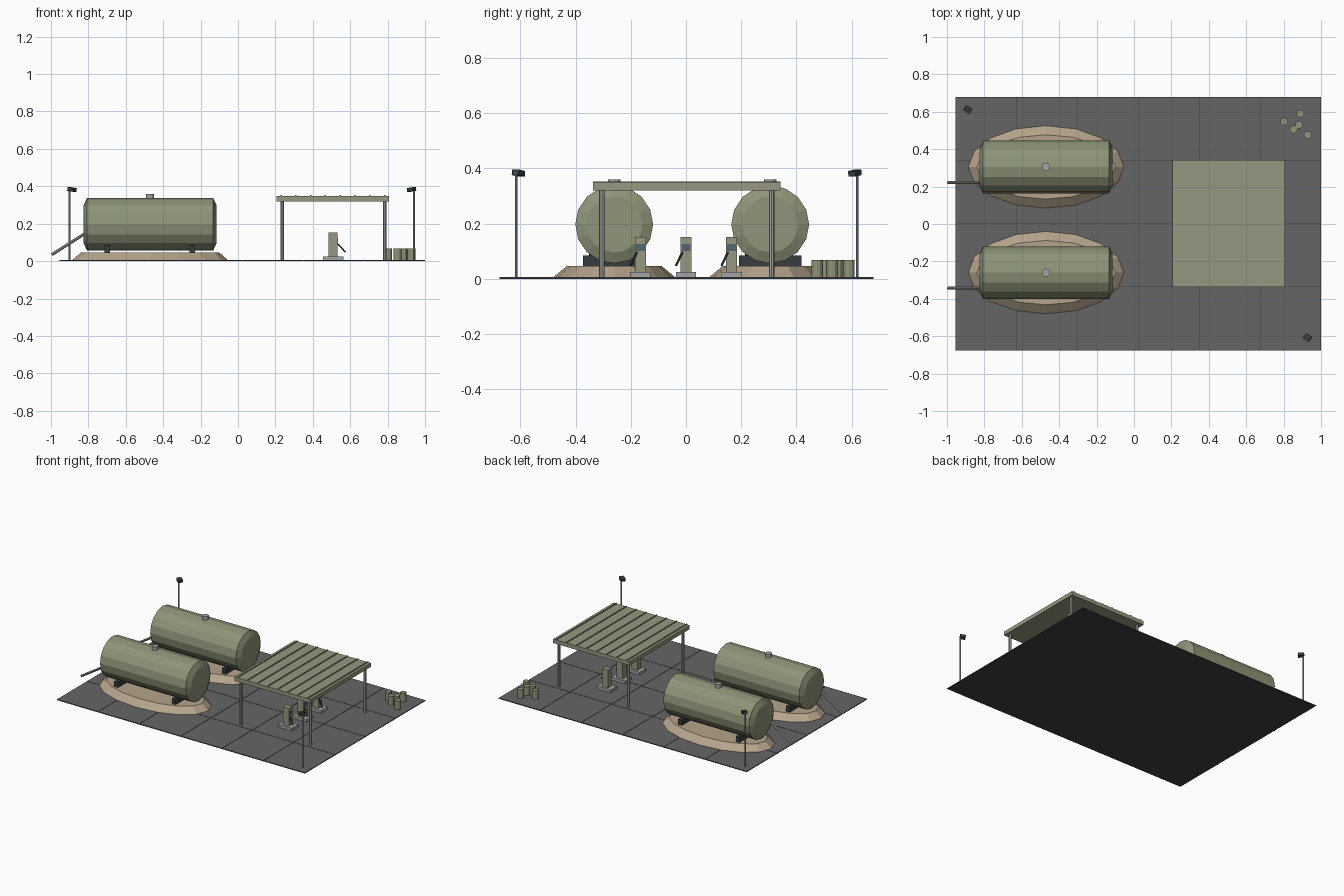
import bpy, bmesh, math
from mathutils import Vector, Matrix

if "Cube" in bpy.data.objects:
    bpy.data.objects.remove(bpy.data.objects["Cube"])


def material(name, rgb):
    m = bpy.data.materials.new(name)
    m.diffuse_color = (*rgb, 1)
    m.use_nodes = True
    m.node_tree.nodes["Principled BSDF"].inputs["Base Color"].default_value = m.diffuse_color
    return m


OLIVE = material("olive", (0.27, 0.30, 0.19))
PALE = material("pale_olive", (0.31, 0.31, 0.22))
SAND = material("sand", (0.46, 0.37, 0.26))
ASPHALT = material("asphalt", (0.13, 0.13, 0.13))
JOINT = material("joint", (0.05, 0.05, 0.05))
DARK = material("dark", (0.04, 0.045, 0.05))
STEEL = material("steel", (0.36, 0.37, 0.36))
GLASS = material("screen", (0.09, 0.13, 0.18))


def finish(name, bm, mat):
    bmesh.ops.recalc_face_normals(bm, faces=bm.faces)
    me = bpy.data.meshes.new(name)
    bm.to_mesh(me)
    bm.free()
    me.materials.append(mat)
    ob = bpy.data.objects.new(name, me)
    bpy.context.collection.objects.link(ob)
    return ob


def box(name, lo, hi, mat):
    lo, hi = Vector(lo), Vector(hi)
    bm = bmesh.new()
    bmesh.ops.create_cube(bm, size=1, matrix=Matrix.Translation((lo + hi) / 2)
                          @ Matrix.Diagonal((*(hi - lo), 1)))
    return finish(name, bm, mat)


def rod(name, a, b, r, mat, sides=8):
    a, b = Vector(a), Vector(b)
    turn = (b - a).to_track_quat('Z', 'Y').to_matrix().to_4x4()
    bm = bmesh.new()
    bmesh.ops.create_cone(bm, cap_ends=True, segments=sides, radius1=r, radius2=r,
                          depth=(b - a).length,
                          matrix=Matrix.Translation((a + b) / 2) @ turn)
    return finish(name, bm, mat)


def rings(name, sections, mat, sides=16):
    """Skin a list of (centre, axis_u, axis_v) elliptical sections, capped."""
    bm = bmesh.new()
    loops = []
    for c, u, v in sections:
        loops.append([bm.verts.new(Vector(c) + Vector(u) * math.cos(t) + Vector(v) * math.sin(t))
                      for t in (2 * math.pi * i / sides for i in range(sides))])
    for p, q in zip(loops, loops[1:]):
        for i in range(sides):
            j = (i + 1) % sides
            bm.faces.new((p[i], p[j], q[j], q[i]))
    bm.faces.new(loops[0])
    bm.faces.new(loops[-1])
    return finish(name, bm, mat)


# Paved pad: thin base with a 6 x 4 grid of slabs
X0, X1, Y0, Y1 = -0.955, 1.0, -0.675, 0.68
box("pad_base", (X0, Y0, 0), (X1, Y1, 0.004), JOINT)
dx, dy, gap = (X1 - X0) / 6, (Y1 - Y0) / 4, 0.0015
for i in range(6):
    for j in range(4):
        x, y = X0 + i * dx, Y0 + j * dy
        box("pad_slab", (x + gap * (i > 0), y + gap * (j > 0), 0.001),
            (x + dx - gap * (i < 5), y + dy - gap * (j < 3), 0.006), ASPHALT)

# Storage tanks, each on an oval sand mound
for y in (-0.26, 0.305):
    tx, tz = -0.47, 0.197
    rings("mound", [((tx, y, z), (rx, 0, 0), (0, ry, 0))
                    for z, rx, ry in ((0.002, 0.42, 0.225), (0.046, 0.37, 0.172))], SAND)
    rings("tank", [((x, y, tz), (0, r, 0), (0, 0, r))
                   for x, r in ((-0.825, 0.102), (-0.807, 0.141),
                                (-0.133, 0.141), (-0.115, 0.102))], OLIVE)
    for x in (-0.7, -0.245):
        box("tank_cradle", (x - 0.015, y - 0.113, 0.03), (x + 0.015, y + 0.113, 0.084), DARK)
    rod("tank_hatch", (tx, y, 0.33), (tx, y, 0.36), 0.022, STEEL, 12)
    rod("tank_pipe", (-0.995, y - 0.083, 0.035), (-0.80, y - 0.083, 0.159), 0.008, STEEL)

# Canopy roof with ribs and four posts
box("canopy_roof", (0.207, -0.337, 0.32), (0.807, 0.342, 0.348), PALE)
for i in range(8):
    x = 0.23 + i * 0.0791
    box("roof_rib", (x - 0.004, -0.337, 0.347), (x + 0.004, 0.342, 0.353), PALE)
for x in (0.236, 0.785):
    for y in (-0.305, 0.31):
        rod("canopy_post", (x, y, 0.004), (x, y, 0.325), 0.010, STEEL)

# Fuel pumps with plinth, screen and hose
for y in (-0.165, 0, 0.165):
    box("pump_plinth", (0.455, y - 0.037, 0.004), (0.565, y + 0.037, 0.025), STEEL)
    box("pump_body", (0.485, y - 0.02, 0.025), (0.532, y + 0.02, 0.152), PALE)
    box("pump_screen", (0.53, y - 0.017, 0.1), (0.535, y + 0.017, 0.126), GLASS)
    rod("pump_hose", (0.53, y - 0.014, 0.095), (0.575, y - 0.036, 0.048), 0.004, DARK, 6)

# Loose drums in the back right corner
for x, y in ((0.803, 0.548), (0.89, 0.59), (0.882, 0.53), (0.853, 0.505), (0.928, 0.475)):
    rod("drum", (x, y, 0.004), (x, y, 0.068), 0.021, OLIVE, 12)

# Flood lights aimed at the middle of the pad
for x, y in ((-0.9, 0.62), (0.94, -0.615)):
    rod("light_pole", (x, y, 0.004), (x, y, 0.385), 0.005, STEEL)
    lamp = box("light_head", (-0.004, -0.016, -0.010), (0.034, 0.016, 0.010), DARK)
    lamp.location = (x, y, 0.385)
    lamp.rotation_euler = (0, math.radians(8), math.atan2(-y, -x))
